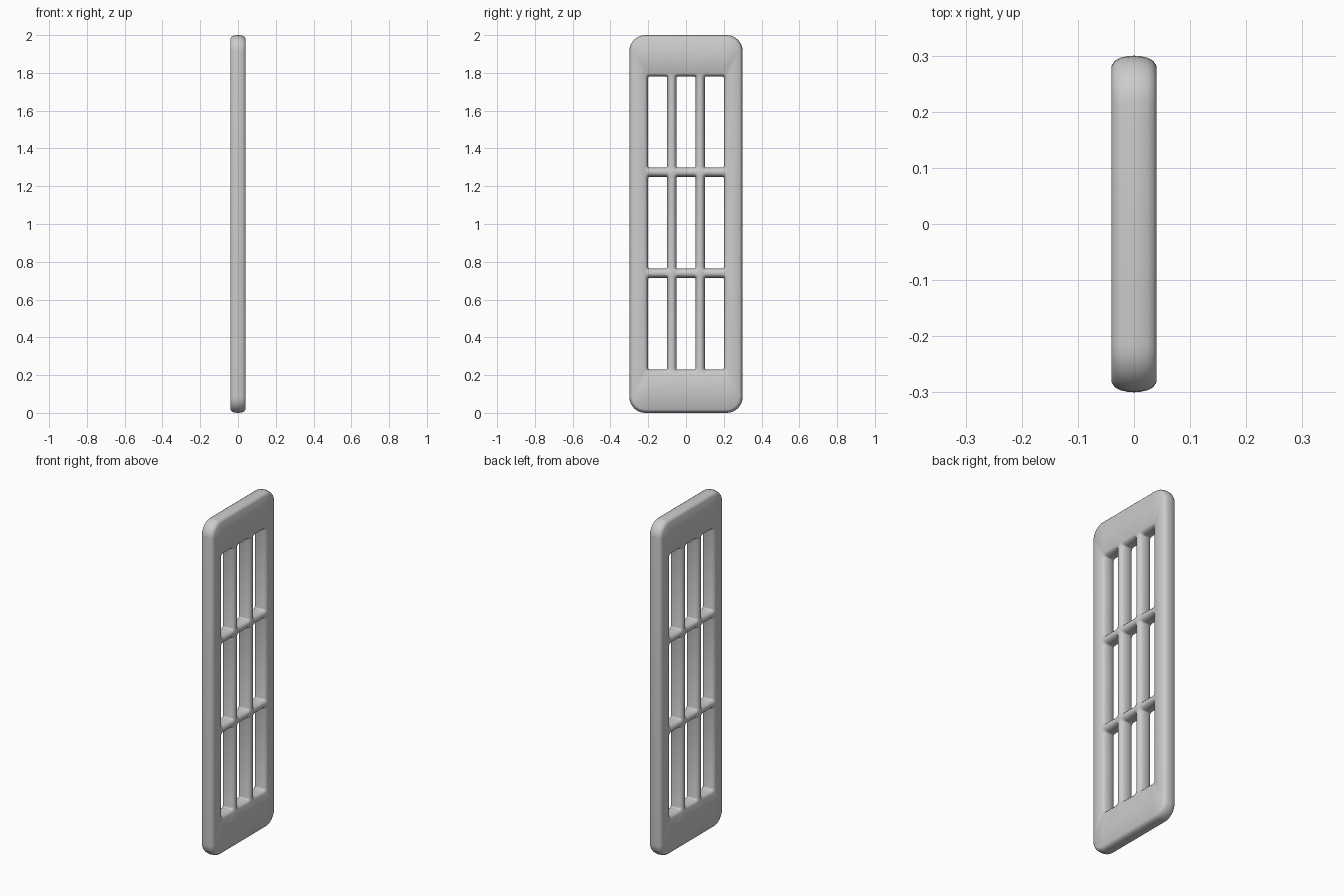
import bpy, bmesh
from math import sin, cos, pi, radians

if "Cube" in bpy.data.objects:
    bpy.data.objects.remove(bpy.data.objects["Cube"])

# Edge rounding: (distance from mid-plane, inset into the solid)
EDGE = [(0.04, 0.018), (0.034, 0.009), (0.024, 0.0035), (0.012, 0.001), (0, 0)]
PROFILE = [(-x, i) for x, i in EDGE] + [(x, i) for x, i in reversed(EDGE[:-1])]


def rounded_rect(y0, y1, z0, z1, r, seg):
    """Points of a rounded rectangle, counter-clockwise."""
    pts = []
    corners = [(y1 - r, z1 - r), (y0 + r, z1 - r), (y0 + r, z0 + r), (y1 - r, z0 + r)]
    for k, (cy, cz) in enumerate(corners):
        for s in range(seg + 1):
            a = (k + s / seg) * pi / 2
            pts.append((cy + r * cos(a), cz + r * sin(a)))
    return pts


def rim(bm, rect, r, seg, sign):
    """Skin a rounded wall; sign +1 is the outside rim, -1 an opening."""
    y0, y1, z0, z1 = rect
    loops = []
    for x, inset in PROFILE:
        d = sign * inset
        pts = rounded_rect(y0 + d, y1 - d, z0 + d, z1 - d, r - d, seg)
        loops.append([bm.verts.new((x, y, z)) for y, z in pts])
    n = len(loops[0])
    for a, b in zip(loops, loops[1:]):
        for i in range(n):
            j = (i + 1) % n
            bm.faces.new((a[i], a[j], b[j], b[i]))
    return loops[0], loops[-1]


bm = bmesh.new()

# Outer rim, then the 3 x 3 grid of window openings
ends = [rim(bm, (-0.3, 0.3, 0.0, 2.0), 0.085, 8, 1)]
for y0, y1 in [(-0.2, -0.1), (-0.05, 0.05), (0.1, 0.2)]:
    for z0, z1 in [(0.23, 0.715), (0.765, 1.25), (1.30, 1.78)]:
        ends.append(rim(bm, (y0, y1, z0, z1), 0.006, 3, -1))

# Flat faces on both sides, filled around the openings
for side in (0, 1):
    edges = []
    for e in ends:
        loop = e[side]
        edges += [bm.edges.get((loop[i - 1], loop[i])) for i in range(len(loop))]
    bmesh.ops.triangle_fill(bm, edges=edges, use_beauty=True, use_dissolve=False,
                            normal=(1 if side else -1, 0, 0))

bmesh.ops.recalc_face_normals(bm, faces=bm.faces)
mesh = bpy.data.meshes.new("window_frame")
bm.to_mesh(mesh)
bm.free()
frame = bpy.data.objects.new("window_frame", mesh)
bpy.context.collection.objects.link(frame)

bpy.context.view_layer.objects.active = frame
frame.select_set(True)
bpy.ops.object.shade_smooth_by_angle(angle=radians(40))
